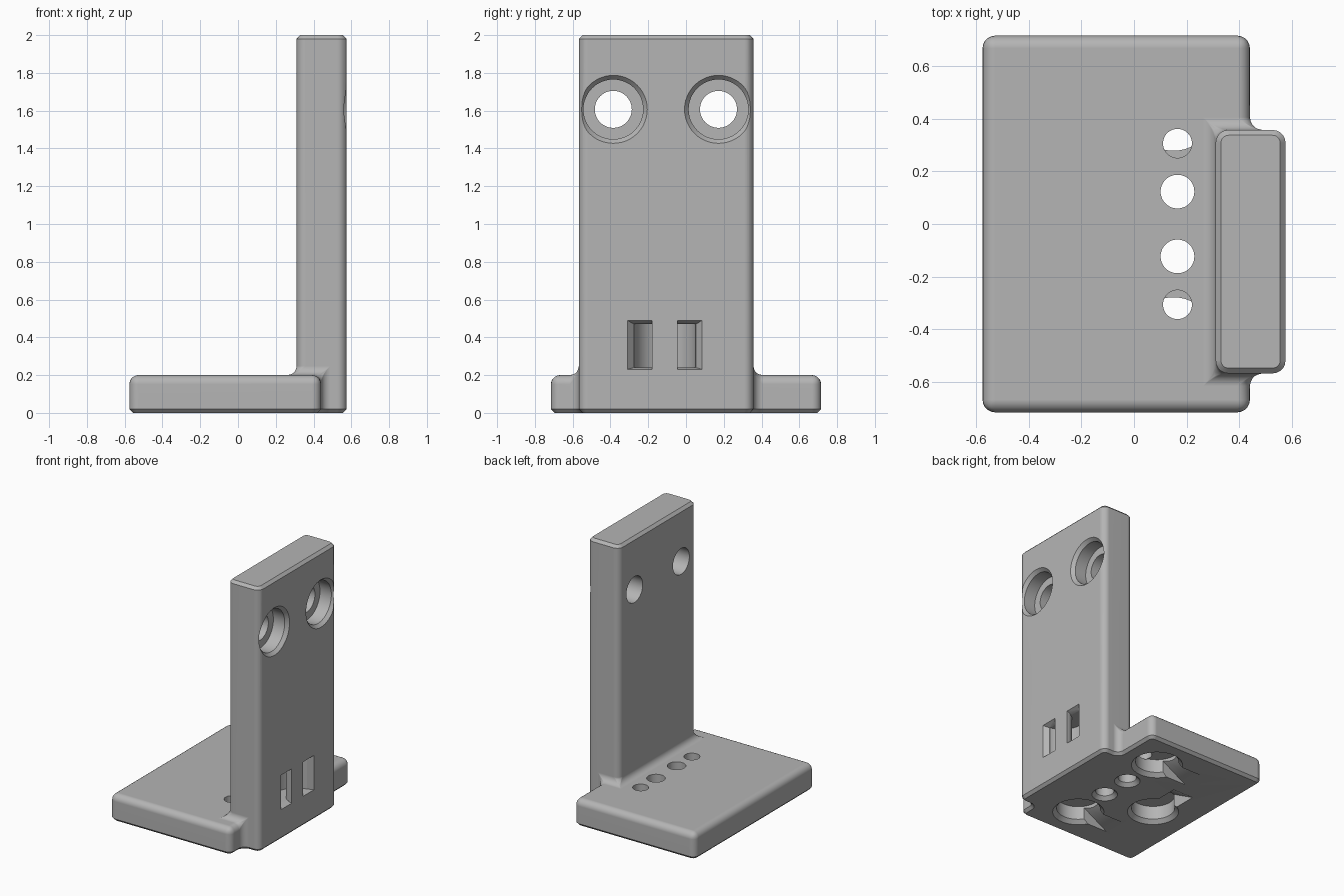
import bpy
import bmesh
from math import cos, sin, pi, radians
from mathutils import Matrix, Vector

default = bpy.data.objects.get("Cube")
if default:
    bpy.data.objects.remove(default, do_unlink=True)

grey = bpy.data.materials.new("matte_grey")
grey.use_nodes = True
COLOUR = (0.46, 0.46, 0.46, 1)
grey.diffuse_color = COLOUR
grey.node_tree.nodes["Principled BSDF"].inputs["Base Color"].default_value = COLOUR


def make_object(name, bm):
    bmesh.ops.recalc_face_normals(bm, faces=bm.faces[:])
    mesh = bpy.data.meshes.new(name)
    bm.to_mesh(mesh)
    bm.free()
    mesh.materials.append(grey)
    obj = bpy.data.objects.new(name, mesh)
    bpy.context.collection.objects.link(obj)
    return obj


# Bracket body: base plate and upright sharing one shell
X0, X1, Y = -0.575, 0.44, 0.715       # plate extents
PX0, PX1, PY0, PY1 = 0.31, 0.575, -0.567, 0.357   # upright extents
PLATE, TOP = 0.2, 2.0
plan = {
    "a": (X0, -Y), "b": (X1, -Y), "c": (X1, PY0), "d": (PX1, PY0),
    "e": (PX1, PY1), "f": (X1, PY1), "g": (X1, Y), "h": (X0, Y),
    "i": (PX0, PY0), "j": (PX0, PY1),
}
levels = {"0": 0.0, "1": PLATE, "2": TOP}
shell = [
    "a0 b0 c0 d0 e0 f0 g0 h0", "a1 b1 c1 i1 j1 f1 g1 h1",
    "a0 b0 b1 a1", "b0 c0 c1 b1", "f0 g0 g1 f1", "g0 h0 h1 g1", "h0 a0 a1 h1",
    "c0 d0 d2 i2 i1 c1", "f0 e0 e2 j2 j1 f1",
    "d0 e0 e2 d2", "i1 j1 j2 i2", "i2 d2 e2 j2",
]
bm = bmesh.new()
corner = {}
for face in shell:
    for key in face.split():
        if key not in corner:
            corner[key] = bm.verts.new((*plan[key[0]], levels[key[1]]))
    bm.faces.new([corner[key] for key in face.split()])
bmesh.ops.recalc_face_normals(bm, faces=bm.faces[:])


def is_rim(edge):
    return any(all(abs(v.co.z - z) < 1e-4 for v in edge.verts) for z in (0, TOP))


# Rounded edges and fillets, then chamfers round the foot and the top
bmesh.ops.bevel(bm, geom=[e for e in bm.edges if not is_rim(e)], offset=0.048,
                offset_type='OFFSET', segments=5, profile=0.5, affect='EDGES')
bmesh.ops.bevel(bm, geom=[e for e in bm.edges if is_rim(e)], offset=0.02,
                offset_type='OFFSET', segments=1, profile=0.5, affect='EDGES')
bracket = make_object("angle_bracket", bm)

cutters = []


def turned_cutter(name, profile, matrix, sides=48):
    """Solid of revolution from (radius, height) pairs."""
    bm = bmesh.new()
    rings = [[bm.verts.new(matrix @ Vector((r * cos(2 * pi * k / sides),
                                            r * sin(2 * pi * k / sides), h)))
              for k in range(sides)] for r, h in profile]
    for low, high in zip(rings, rings[1:]):
        for k in range(sides):
            n = (k + 1) % sides
            bm.faces.new((low[k], low[n], high[n], high[k]))
    bm.faces.new(rings[0])
    bm.faces.new(rings[-1])
    cutters.append(make_object(name, bm))


def hull_cutter(name, points):
    bm = bmesh.new()
    for p in points:
        bm.verts.new(p)
    bmesh.ops.convex_hull(bm, input=bm.verts[:])
    cutters.append(make_object(name, bm))


# Counterbored bolt holes in the upright
for y in (-0.385, 0.172):
    turn = Matrix.Translation((PX1, y, 1.607)) @ Matrix.Rotation(pi / 2, 4, 'Y')
    turned_cutter("bolt_hole_cutter", [(0.098, -0.4), (0.098, -0.12), (0.158, -0.12),
                                       (0.158, -0.025), (0.18, 0), (0.18, 0.05)], turn)

# Curved tie tunnel joining two flared slots
MID, INNER, OUTER, Z0, Z1 = -0.112, 0.068, 0.165, 0.24, 0.47
bm = bmesh.new()
sections = []
STEPS = 24
for k in range(STEPS + 1):
    a = pi * k / STEPS
    sections.append([bm.verts.new((PX1 - 0.01 - r * sin(a), MID + r * cos(a), z))
                     for r, z in ((INNER, Z0), (OUTER, Z0), (OUTER, Z1), (INNER, Z1))])
for s, t in zip(sections, sections[1:]):
    for k in range(4):
        n = (k + 1) % 4
        bm.faces.new((s[k], s[n], t[n], t[k]))
bm.faces.new(sections[0])
bm.faces.new(sections[-1])
cutters.append(make_object("tie_tunnel_cutter", bm))
for side in (-1, 1):
    mouth = [(PX1 - 0.035, MID + side * r, z) for r in (INNER, OUTER) for z in (Z0, Z1)]
    mouth += [(x, MID + side * r, z) for x in (PX1, PX1 + 0.05)
              for r in (INNER, 0.198) for z in (0.23, 0.49)]
    hull_cutter("slot_mouth_cutter", mouth)

# Round pockets under the plate, each with a sloping pry ramp
DEPTH = 0.13
for x, y, ramp in ((0.15, 0.43, (-1, 0)), (0.15, -0.43, (-1, 0)), (-0.25, -0.09, (0, 1))):
    turned_cutter("pocket_cutter", [(0.18, -0.05), (0.18, 0), (0.152, 0.028),
                                    (0.152, DEPTH)], Matrix.Translation((x, y, 0)))
    along, across = Vector((*ramp, 0)), Vector((-ramp[1], ramp[0], 0))
    points = []
    for s in (-0.085, 0.085):
        for dist, z in ((0, -0.05), (0, DEPTH - 0.01), (0.12, DEPTH - 0.01),
                        (0.33, 0), (0.33, -0.05)):
            points.append(Vector((x, y, z)) + along * dist + across * s)
    hull_cutter("pry_ramp_cutter", points)

# Row of holes through the plate
for side in (-1, 1):
    turned_cutter("screw_hole_cutter", [(0.09, -0.05), (0.09, 0), (0.064, 0.026), (0.064, 0.3)],
                  Matrix.Translation((0.165, side * 0.123, 0)))
    turned_cutter("vent_hole_cutter", [(0.055, DEPTH - 0.01), (0.055, 0.3)],
                  Matrix.Translation((0.165, side * 0.306, 0)))

# Cut everything, then drop the cutters
for obj in bpy.context.selected_objects:
    obj.select_set(False)
bpy.context.view_layer.objects.active = bracket
bracket.select_set(True)
for cutter in cutters:
    cutter.hide_render = True
    cut = bracket.modifiers.new("cut", 'BOOLEAN')
    cut.operation = 'DIFFERENCE'
    cut.solver = 'EXACT'
    cut.object = cutter
    bpy.ops.object.modifier_apply(modifier=cut.name)
for cutter in cutters:
    bpy.data.objects.remove(cutter, do_unlink=True)

bpy.ops.object.shade_smooth_by_angle(angle=radians(30))
normals = bracket.modifiers.new("even_shading", 'WEIGHTED_NORMAL')
normals.keep_sharp = True
